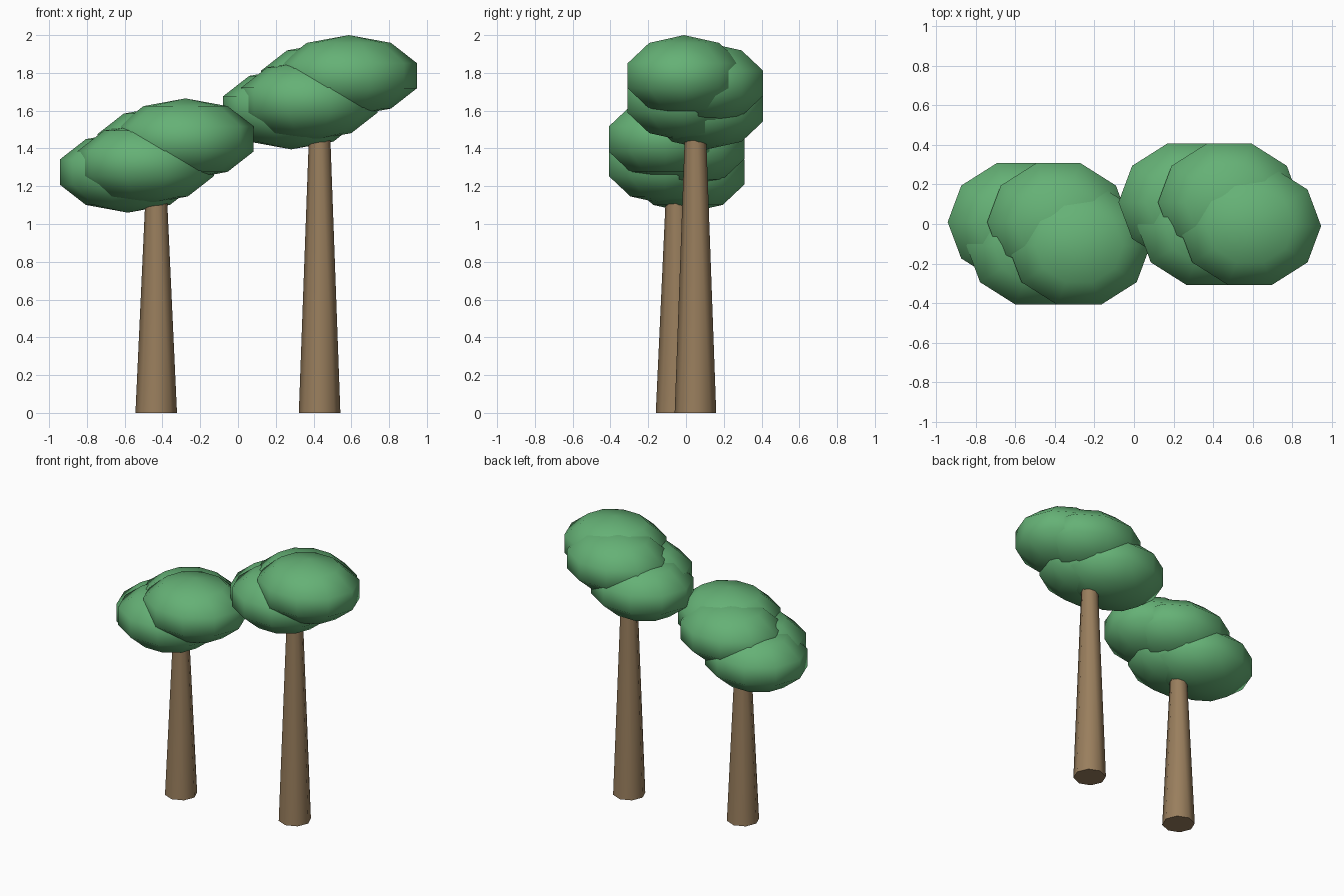
import bpy, bmesh
from math import radians
from mathutils import Matrix

if "Cube" in bpy.data.objects:
    bpy.data.objects.remove(bpy.data.objects["Cube"])


def material(name, color):
    m = bpy.data.materials.new(name)
    m.diffuse_color = (*color, 1)
    m.use_nodes = True
    m.node_tree.nodes["Principled BSDF"].inputs["Base Color"].default_value = m.diffuse_color
    return m


LEAF = material("leaf_green", (0.13, 0.44, 0.18))
BARK = material("bark_brown", (0.32, 0.21, 0.11))


def add_object(name, bm, mat):
    for f in bm.faces:
        f.smooth = len(f.verts) < 8      # keep trunk end caps flat
    mesh = bpy.data.meshes.new(name)
    bm.to_mesh(mesh)
    bm.free()
    mesh.materials.append(mat)
    ob = bpy.data.objects.new(name, mesh)
    bpy.context.collection.objects.link(ob)
    return ob


# Tapered eight-sided trunk standing on the ground
def trunk(name, x, y, height):
    bm = bmesh.new()
    bmesh.ops.create_cone(bm, cap_ends=True, segments=8, radius1=0.11, radius2=0.052,
                          depth=height, matrix=Matrix.Translation((0, 0, height / 2)))
    for e in bm.edges:
        e.smooth = not any(len(f.verts) == 8 for f in e.link_faces)
    add_object(name, bm, BARK).location = (x, y, 0)


# Flattened low-poly leaf clump
def clump(name, center):
    bm = bmesh.new()
    shape = Matrix.Diagonal((0.379, 0.33, 0.215, 1)) @ Matrix.Rotation(radians(90), 4, 'Z')
    bmesh.ops.create_uvsphere(bm, u_segments=10, v_segments=5, radius=1, matrix=shape)
    add_object(name, bm, LEAF).location = center


# Clump centres relative to the trunk axis and crown height
CLUMPS = [(-0.15, 0.06, 0.0), (0.05, 0.06, 0.135),
          (-0.055, -0.06, 0.045), (0.155, -0.06, 0.175)]

# Two trees: trunk position and crown height
for tree, x, y, crown in (("short_tree", -0.433, -0.05, 1.275),
                          ("tall_tree", 0.432, 0.05, 1.61)):
    trunk(tree + "_trunk", x, y, crown - 0.02)
    for i, (dx, dy, dz) in enumerate(CLUMPS, 1):
        clump(f"{tree}_leaves_{i}", (x + dx, y + dy, crown + dz))
